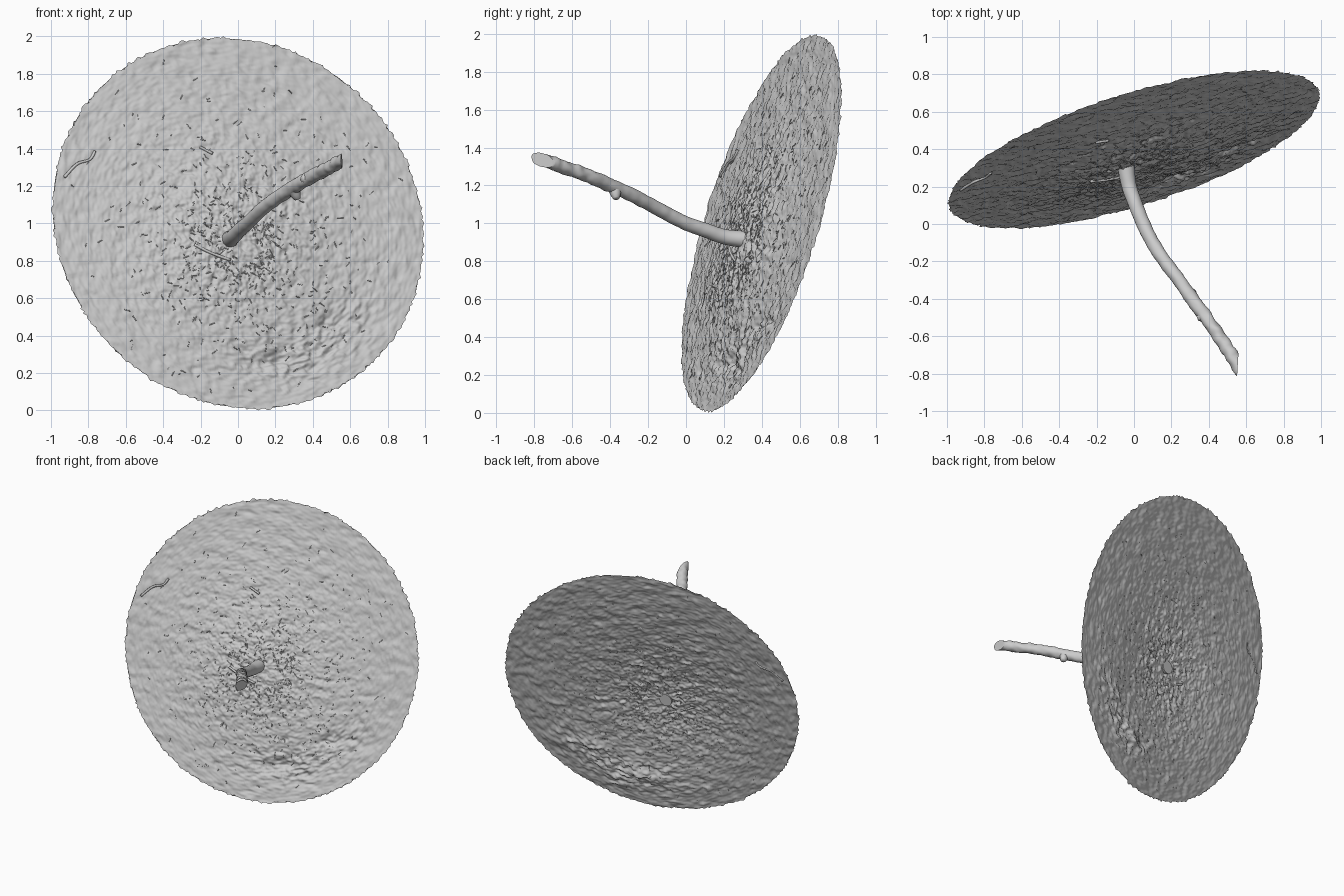
import bpy, bmesh, math, random
from mathutils import Vector, noise

if "Cube" in bpy.data.objects:
    bpy.data.objects.remove(bpy.data.objects["Cube"])

random.seed(4)
CENTRE = Vector((0, 0.40, 1.0))
N = Vector((0.287, -0.914, 0.287)).normalized()      # front normal of the tilted disc
U = (Vector((1, 0, 0)) - N * N.x).normalized()
V = N.cross(U)
BASE = Vector((-0.06, -0.11))                        # where the stick grows out


def finish(name, bm):
    me = bpy.data.meshes.new(name)
    bm.to_mesh(me)
    bm.free()
    me.polygons.foreach_set("use_smooth", [True] * len(me.polygons))
    ob = bpy.data.objects.new(name, me)
    bpy.context.collection.objects.link(ob)
    return ob


def height(a, b):
    """Relief of the litter-covered ground, in disc coordinates."""
    p = Vector((a, b, 0.3))
    d = math.hypot(a - BASE.x, b - BASE.y)
    h = 0.062 * math.exp(-(d / 0.52) ** 2)
    h += 0.004 * noise.noise(p * 2.2)
    h += 0.006 * noise.noise(Vector((a * 7 + b * 3, b * 13 - a * 4, 1)))
    # fine broken litter, strongest near the middle and lower right
    hollow = math.exp(-((math.hypot(a, b) - 0.80) / 0.12) ** 2)
    hollow *= math.exp(-((math.atan2(b, a) + 1.05) / 0.55) ** 2)
    fine = 0.006 + 0.006 * math.exp(-(d / 0.4) ** 2) + 0.014 * hollow
    h += fine * noise.noise(p * 24) + fine * 0.7 * noise.noise(p * 50)
    # small cracks and pits
    h -= fine * 2.5 * max(0, noise.noise(Vector((a * 14, b * 22, 9))) - 0.3)
    h -= hollow * (0.010 + 0.06 * max(0, noise.noise(p * 7 + Vector((3, 1, 0)))))
    return h


def on_disc(a, b, lift=0.0):
    return CENTRE + U * a + V * b + N * (height(a, b) + lift)


def tube(bm, pts, radii, sides=16, rough=0.0, sub=8):
    """Sweep a rough round section along a smooth path; returns the end rings."""
    path, rads = [], []
    for i in range(len(pts) - 1):
        p0, p1 = pts[max(i - 1, 0)], pts[i]
        p2, p3 = pts[i + 1], pts[min(i + 2, len(pts) - 1)]
        for k in range(sub):
            t = k / sub
            path.append(0.5 * (2 * p1 + (p2 - p0) * t + (2 * p0 - 5 * p1 + 4 * p2 - p3) * t * t
                               + (3 * p1 - p0 - 3 * p2 + p3) * t ** 3))
            rads.append(radii[i] * (1 - t) + radii[i + 1] * t)
    path.append(pts[-1])
    rads.append(radii[-1])
    rings = []
    for i, (c, r) in enumerate(zip(path, rads)):
        d = (path[min(i + 1, len(path) - 1)] - path[max(i - 1, 0)]).normalized()
        s = d.cross(Vector((0.2, 0.1, 1))).normalized()
        w = s.cross(d)
        ring = []
        for k in range(sides):
            q = s * math.cos(math.tau * k / sides) + w * math.sin(math.tau * k / sides)
            bump = rough * noise.noise((c + q * r) * 26) * (0.1 + 1.2 * (i / len(path)) ** 2)
            ring.append(bm.verts.new(c + q * (r + bump)))
        rings.append(ring)
    for r0, r1 in zip(rings, rings[1:]):
        for k in range(sides):
            j = (k + 1) % sides
            bm.faces.new((r0[k], r1[k], r1[j], r0[j]))
    return rings[0], rings[-1]


# Ground disc: rings blending from the stick hole to the ragged rim
SEG, RINGS, R = 400, 180, 1.037
bm = bmesh.new()
prev = None
for i in range(RINGS + 1):
    t = (i / RINGS) ** 0.9
    row = []
    for k in range(SEG):
        ang = math.tau * k / SEG
        c, s = math.cos(ang), math.sin(ang)
        jag = 0.010 * noise.noise(Vector((c * 30, s * 30, 2))) + random.uniform(-0.012, 0.006)
        rim = R + jag * (1 if i == RINGS else 0)
        a = (BASE.x + 0.038 * c) * (1 - t) + rim * c * t
        b = (BASE.y + 0.038 * s) * (1 - t) + rim * s * t
        row.append(bm.verts.new(on_disc(a, b)))
    if prev:
        for k in range(SEG):
            j = (k + 1) % SEG
            bm.faces.new((prev[k], row[k], row[j], prev[j]))
    prev = row
finish("ground_disc", bm)

# Stick: bent branch starting in the hole, cut off near x = 0.55 at the far end
foot = on_disc(BASE.x, BASE.y, -0.008)
path = [foot, (-0.025, 0.20, 0.93), (0.01, 0.10, 0.965), (0.05, 0.0, 1.0),
        (0.10, -0.10, 1.05), (0.165, -0.20, 1.105), (0.24, -0.30, 1.157), (0.31, -0.40, 1.20),
        (0.385, -0.50, 1.245), (0.455, -0.60, 1.28), (0.525, -0.71, 1.318), (0.62, -0.86, 1.36)]
radii = [0.046, 0.040, 0.038, 0.037, 0.036, 0.036, 0.036, 0.037, 0.036, 0.035, 0.036, 0.036]
bm = bmesh.new()
tube(bm, [Vector(p) for p in path], radii, 24, 0.009, 10)
bmesh.ops.bisect_plane(bm, geom=bm.verts[:] + bm.edges[:] + bm.faces[:],
                       plane_co=(0.555, -0.75, 1.33), plane_no=(1, -0.06, 0), clear_outer=True)
bmesh.ops.holes_fill(bm, edges=[e for e in bm.edges if e.is_boundary], sides=0)
bmesh.ops.recalc_face_normals(bm, faces=bm.faces[:])
stick = finish("stick", bm)
bpy.context.view_layer.objects.active = stick
stick.select_set(True)
bpy.ops.object.shade_smooth_by_angle(angle=math.radians(40))

# Knots: short stubs of broken side shoots
bm = bmesh.new()
for p, d in (((0.30, -0.375, 1.175), (0.02, 0.01, -0.045)),
             ((0.375, -0.49, 1.24), (-0.036, -0.015, 0.0))):
    p, d = Vector(p), Vector(d)
    _, top = tube(bm, [p, p + d * 0.6, p + d], [0.034, 0.026, 0.014], 10, 0.004, 3)
    bm.faces.new(top)
bmesh.ops.recalc_face_normals(bm, faces=bm.faces[:])
finish("stick_knots", bm)

# Loose twigs lying on the ground
bm = bmesh.new()
for pts in ([(-0.26, -0.16), (-0.17, -0.20), (-0.06, -0.23)],
            [(-0.97, 0.17), (-0.90, 0.25), (-0.83, 0.28), (-0.80, 0.33)],
            [(-0.22, 0.40), (-0.15, 0.37)]):
    for ring in tube(bm, [on_disc(a, b, 0.003) for a, b in pts],
                     [0.008] * len(pts), 6, 0.004, 5):
        bm.faces.new(ring)
bmesh.ops.recalc_face_normals(bm, faces=bm.faces[:])
finish("fallen_twigs", bm)

# Needle litter: thin flecks around the stick, thinning outwards
bm = bmesh.new()
for _ in range(650):
    ang, d = random.uniform(0, math.tau), 0.08 + abs(random.gauss(0, 0.42))
    a, b = BASE.x + d * math.cos(ang) + 0.08, BASE.y + d * math.sin(ang) - 0.04
    if math.hypot(a, b) > 0.97:
        continue
    turn, l = random.uniform(0, math.tau), random.uniform(0.006, 0.018)
    da, db = l * math.cos(turn), l * math.sin(turn)
    tube(bm, [on_disc(a - da, b - db, 0.0), on_disc(a + da, b + db, 0.003)],
         [0.003, 0.002], 4, 0, 2)
finish("needle_litter", bm)
